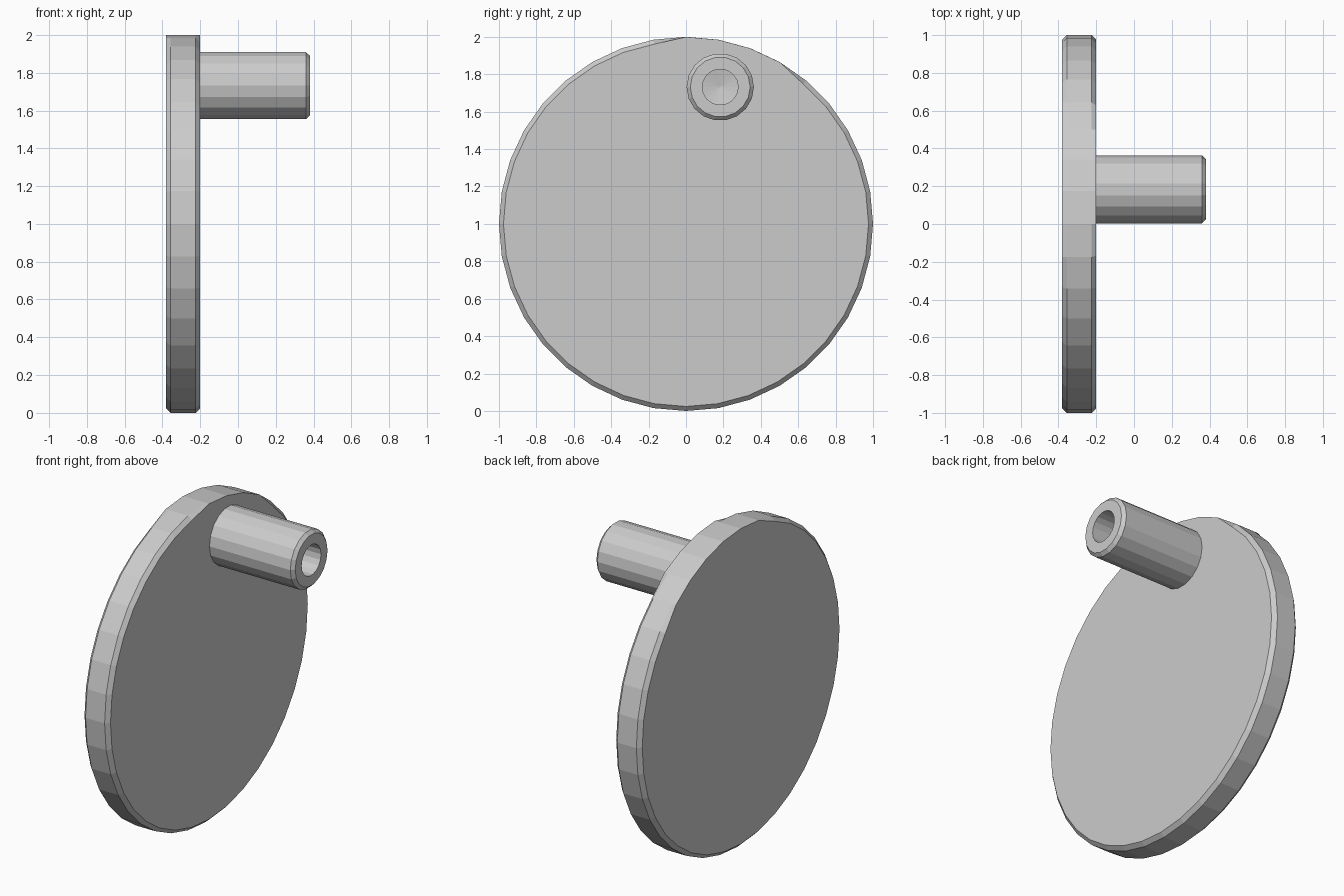
import bpy, bmesh
from math import sin, cos, radians, tau

if "Cube" in bpy.data.objects:
    bpy.data.objects.remove(bpy.data.objects["Cube"])


def make_object(name, bm):
    bmesh.ops.recalc_face_normals(bm, faces=bm.faces)
    mesh = bpy.data.meshes.new(name)
    bm.to_mesh(mesh)
    bm.free()
    obj = bpy.data.objects.new(name, mesh)
    bpy.context.collection.objects.link(obj)
    return obj


def bridge(bm, a, b):
    n = len(a)
    for i in range(n):
        j = (i + 1) % n
        bm.faces.new((a[i], a[j], b[j], b[i]))


def ring(bm, x, radius, n, cy, cz):
    """Ring around the x axis; radius may depend on the angle in degrees."""
    verts = []
    for i in range(n):
        a = tau * i / n
        r = radius(360 * i / n) if callable(radius) else radius
        verts.append(bm.verts.new((x, cy + r * cos(a), cz + r * sin(a))))
    return verts


# Disc: the rim bevel fades out beside the pin
X0, X1, BEVEL, MID = -0.38, -0.20, 0.024, 75


def inset(half_width):
    def radius(deg):
        d = abs((deg - MID + 180) % 360 - 180)
        return 1.0 - BEVEL * min(1, max(0.02, (d - half_width + 8) / 8))
    return radius


bm = bmesh.new()
rings = [ring(bm, x, r, 36, 0, 1) for x, r in (
    (X0, inset(34)), (X0 + BEVEL, 1.0), (X1 - BEVEL, 1.0), (X1, inset(23)))]
for a, b in zip(rings, rings[1:]):
    bridge(bm, a, b)
bm.faces.new(rings[0])
bm.faces.new(rings[-1])
# keep the face flush with the rim where the bevel is missing
make_object("crank_disc", bm)

# Pin: bevelled tube with a blind hole
bm = bmesh.new()
PY, PZ, N = 0.183, 1.732, 18
outer = [ring(bm, x, r, N, PY, PZ) for x, r in (
    (X1, 0.18), (0.36, 0.18), (0.38, 0.16), (0.38, 0.096), (-0.17, 0.096))]
for a, b in zip(outer, outer[1:]):
    bridge(bm, a, b)
tip = bm.verts.new((-0.185, PY, PZ))
last = outer[-1]
for i in range(N):
    bm.faces.new((last[i], last[(i + 1) % N], tip))
make_object("crank_pin", bm)
